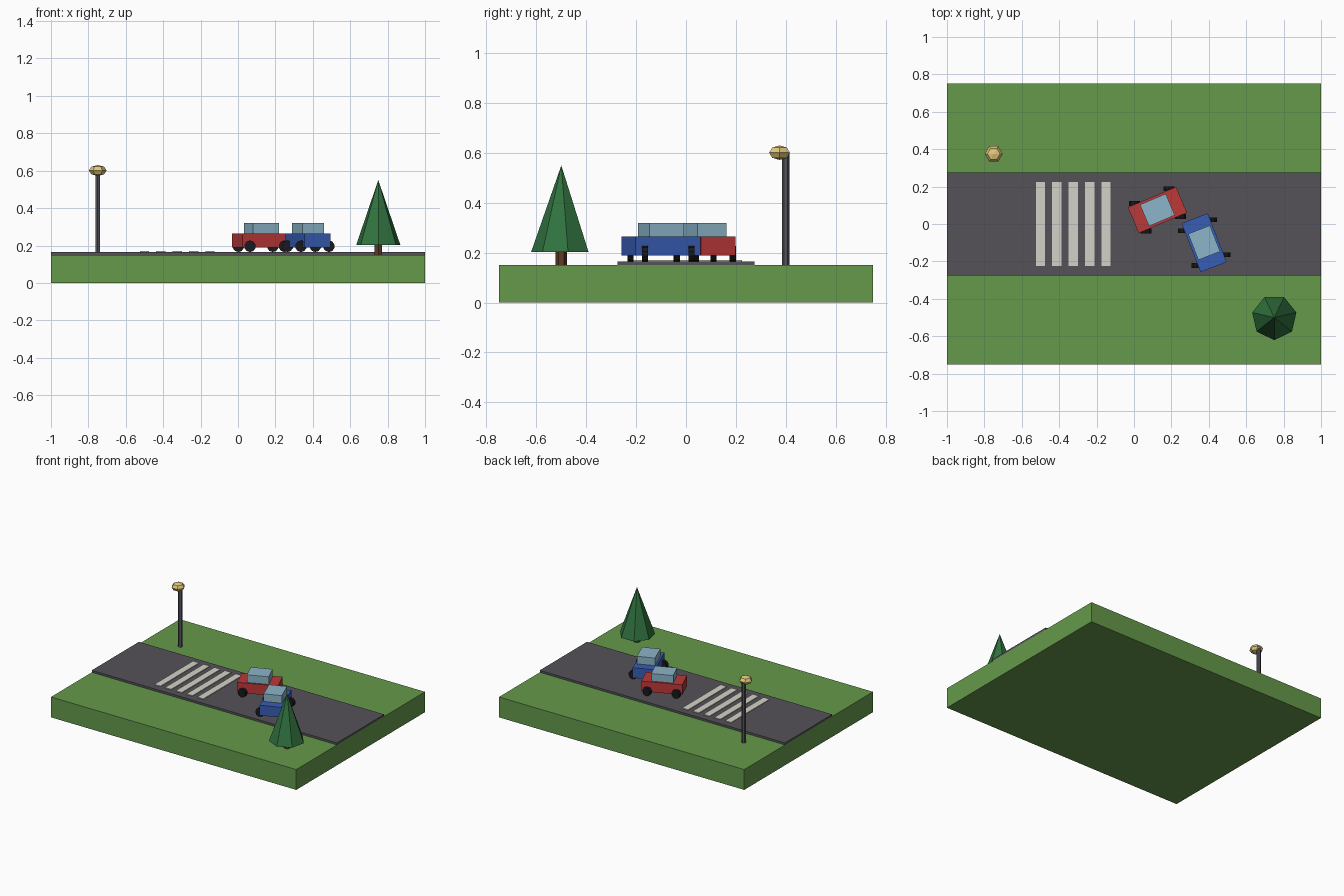
import bpy, bmesh
from math import pi, sin, cos
from mathutils import Matrix, Vector

if "Cube" in bpy.data.objects:
    bpy.data.objects.remove(bpy.data.objects["Cube"])


def material(name, rgb):
    m = bpy.data.materials.new(name)
    m.diffuse_color = (*rgb, 1)
    m.use_nodes = True
    m.node_tree.nodes["Principled BSDF"].inputs["Base Color"].default_value = m.diffuse_color
    return m


GRASS = material("grass", (0.13, 0.32, 0.07))
ASPHALT = material("asphalt", (0.09, 0.085, 0.095))
PAINT = material("paint", (0.65, 0.65, 0.58))
RED = material("red", (0.50, 0.04, 0.04))
BLUE = material("blue", (0.04, 0.11, 0.46))
GLASS = material("glass", (0.26, 0.46, 0.58))
RUBBER = material("rubber", (0.01, 0.01, 0.012))
LEAF = material("leaf", (0.03, 0.17, 0.05))
BARK = material("bark", (0.11, 0.045, 0.02))
METAL = material("metal", (0.09, 0.09, 0.11))
GLOW = material("glow", (0.75, 0.58, 0.20))


def finish(name, bm, loc, mat):
    bmesh.ops.recalc_face_normals(bm, faces=bm.faces[:])
    me = bpy.data.meshes.new(name)
    bm.to_mesh(me)
    bm.free()
    me.materials.append(mat)
    ob = bpy.data.objects.new(name, me)
    ob.location = loc
    bpy.context.collection.objects.link(ob)
    return ob


def box(name, size, loc, mat, turn=0):
    bm = bmesh.new()
    bmesh.ops.create_cube(bm, size=1, matrix=Matrix.Diagonal((*size, 1)))
    ob = finish(name, bm, loc, mat)
    ob.rotation_euler.z = turn
    return ob


def lathe(name, profile, sides, loc, mat, start=-pi / 2):
    """Faceted turned shape from (radius, z) points, closed at both ends."""
    bm = bmesh.new()
    rings = []
    for r, z in profile:
        n = sides if r > 0 else 1
        angles = [start + 2 * pi * i / sides for i in range(n)]
        rings.append([bm.verts.new((r * cos(a), r * sin(a), z)) for a in angles])
    for low, high in zip(rings, rings[1:]):
        for i in range(sides):
            j = (i + 1) % sides
            quad = [low[i % len(low)], low[j % len(low)],
                    high[j % len(high)], high[i % len(high)]]
            bm.faces.new(list(dict.fromkeys(quad)))
    for ring in (rings[0], rings[-1]):
        if len(ring) > 2:
            bm.faces.new(ring)
    return finish(name, bm, loc, mat)


# Ground slab, road and crossing stripes
box("ground", (2, 1.5, 0.15), (0, 0, 0.075), GRASS)
box("road", (2, 0.55, 0.015), (0, 0, 0.1575), ASPHALT)
for i in range(5):
    box(f"crossing_stripe_{i + 1}", (0.05, 0.45, 0.006),
        (-0.5 + 0.0875 * i, 0, 0.167), PAINT)


# Cars: body, cabin and four wheels whose axles all point along y
def car(name, x, y, turn, paint):
    box(name + "_body", (0.28, 0.15, 0.075), (x, y, 0.2265), paint, turn)
    box(name + "_cabin", (0.15, 0.125, 0.056), (x, y, 0.292), GLASS, turn)
    spin = Matrix.Rotation(turn, 3, 'Z')
    for sx in (-1, 1):
        for sy in (-1, 1):
            p = spin @ Vector((0.1 * sx, 0.08 * sy, 0)) + Vector((x, y, 0.196))
            end = "front" if sx > 0 else "rear"
            side = "left" if sy > 0 else "right"
            wheel = lathe(f"{name}_{end}_{side}_wheel",
                          [(0.031, -0.0125), (0.031, 0.0125)], 10, p, RUBBER)
            wheel.rotation_euler.x = pi / 2


car("red_car", 0.125, 0.075, 0.4, RED)
car("blue_car", 0.375, -0.1, -1.2, BLUE)

# Tree
lathe("tree_trunk", [(0.023, 0.15), (0.023, 0.21)], 6, (0.75, -0.5, 0), BARK)
lathe("tree_crown", [(0.121, 0.203), (0, 0.55)], 7, (0.75, -0.5, 0), LEAF)

# Street lamp: post and flattened six-sided globe
lathe("lamp_post", [(0.015, 0.15), (0.015, 0.6)], 6, (-0.75, 0.4, 0), METAL)
globe = [(0.048 * sin(pi * i / 4) if 0 < i < 4 else 0, -0.029 * cos(pi * i / 4))
         for i in range(5)]
lathe("lamp_globe", globe, 6, (-0.75, 0.375, 0.601), GLOW, start=0)
